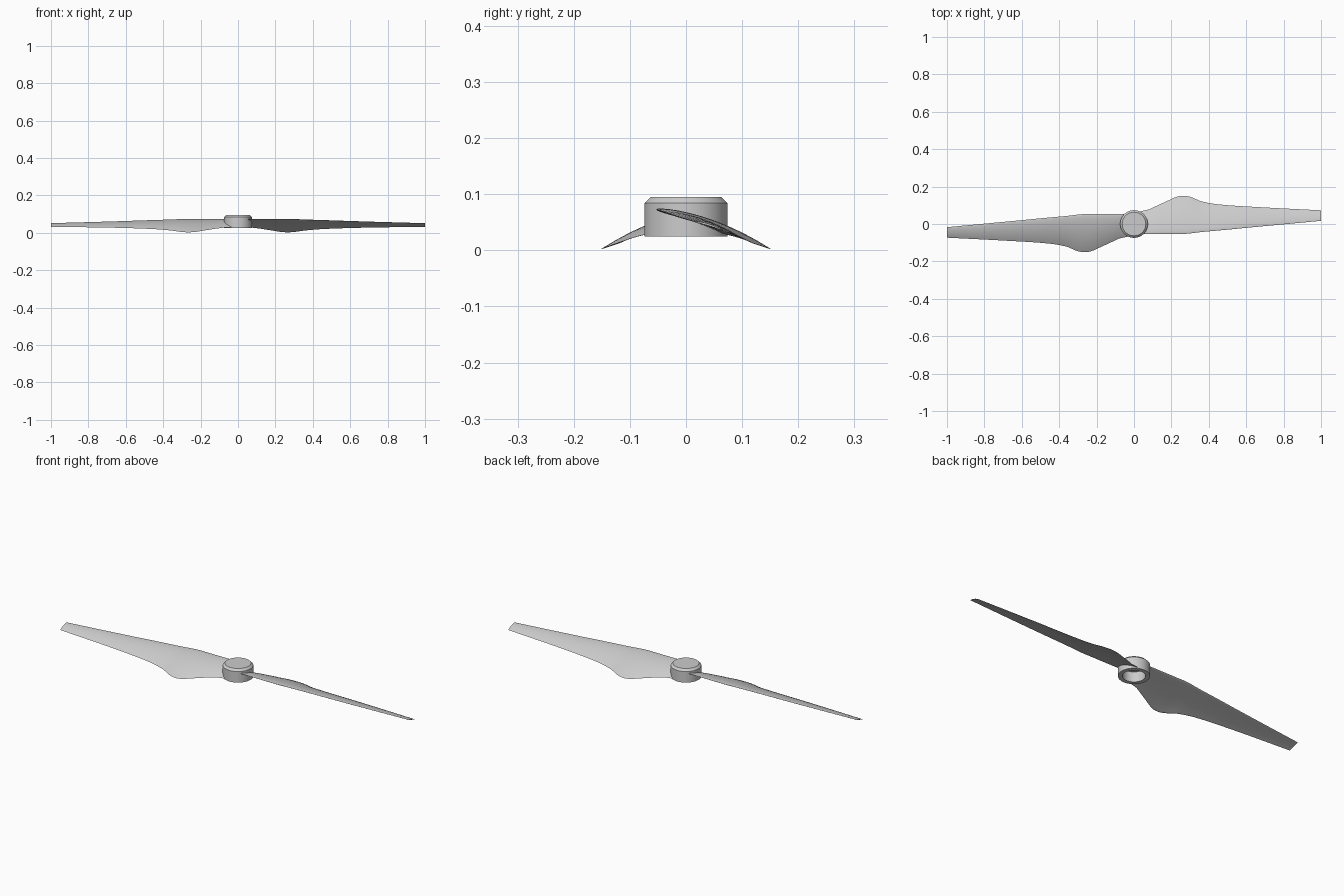
import bpy, bmesh, math

if "Cube" in bpy.data.objects:
    bpy.data.objects.remove(bpy.data.objects["Cube"])

# x, leading y, leading z, trailing y, trailing z
STATIONS = [
    (0.06, -0.053, 0.073, 0.068, 0.029),
    (0.11, -0.053, 0.073, 0.092, 0.023),
    (0.18, -0.053, 0.073, 0.124, 0.012),
    (0.23, -0.053, 0.073, 0.146, 0.004),
    (0.27, -0.053, 0.073, 0.151, 0.002),
    (0.31, -0.049, 0.072, 0.142, 0.005),
    (0.36, -0.043, 0.070, 0.121, 0.012),
    (0.46, -0.034, 0.067, 0.104, 0.020),
    (0.67, -0.014, 0.060, 0.090, 0.027),
    (1.00, 0.017, 0.051, 0.073, 0.032),
]


def station(x):
    """Cubic interpolation of the blade edges along x."""
    def slope(i, k):
        a, b = max(i - 1, 0), min(i + 1, len(STATIONS) - 1)
        return (STATIONS[b][k] - STATIONS[a][k]) / (STATIONS[b][0] - STATIONS[a][0])
    i = 0
    while i < len(STATIONS) - 2 and x > STATIONS[i + 1][0]:
        i += 1
    p, q = STATIONS[i], STATIONS[i + 1]
    h = q[0] - p[0]
    t = (x - p[0]) / h
    return [(2*t**3 - 3*t*t + 1) * p[k] + (t**3 - 2*t*t + t) * h * slope(i, k)
            + (3*t*t - 2*t**3) * q[k] + (t**3 - t*t) * h * slope(i + 1, k)
            for k in range(1, 5)]


def section(x, n=14):
    """Cambered airfoil loop: over the top, back along the underside."""
    ly, lz, ty, tz = station(x)
    chord = math.hypot(ty - ly, tz - lz)
    ny, nz = (lz - tz) / chord, (ty - ly) / chord
    ts = [(1 - math.cos(math.pi * i / n)) / 2 for i in range(n + 1)]
    walk = [(t, 1) for t in ts] + [(t, -1) for t in ts[-2:0:-1]]
    pts = []
    for t, side in walk:
        thick = chord * 0.075 * (math.sqrt(t) * (1 - t) + 0.03 * t)
        off = chord * 0.17 * t * (1 - t) + side * thick
        if t == 0:
            off = 0
        pts.append((x, ly + (ty - ly) * t + ny * off, lz + (tz - lz) * t + nz * off))
    return pts


def finish(bm, name, angle):
    bmesh.ops.recalc_face_normals(bm, faces=bm.faces)
    me = bpy.data.meshes.new(name)
    bm.to_mesh(me)
    bm.free()
    ob = bpy.data.objects.new(name, me)
    bpy.context.collection.objects.link(ob)
    bpy.ops.object.select_all(action='DESELECT')
    ob.select_set(True)
    bpy.context.view_layer.objects.active = ob
    bpy.ops.object.shade_smooth_by_angle(angle=math.radians(angle))
    return ob


def blade(name, sign):
    bm = bmesh.new()
    rings = []
    count = 48
    for i in range(count + 1):
        pts = section(0.06 + 0.94 * i / count)
        if i == 0:  # root follows the hub wall
            pts = [(math.sqrt(max(0.064**2 - y * y, 0.035**2)), y, z) for _, y, z in pts]
        rings.append([bm.verts.new((sign * x, sign * y, z)) for x, y, z in pts])
    for a, b in zip(rings, rings[1:]):
        for j in range(len(a)):
            k = (j + 1) % len(a)
            bm.faces.new((a[j], a[k], b[k], b[j]))
    bm.faces.new(rings[0])
    bm.faces.new(rings[-1])
    return finish(bm, name, 40)


def hub():
    # cup profile: roof, chamfer, outer wall, rim, inner wall, recess floor
    prof = [(0, 0.095), (0.063, 0.095), (0.074, 0.084), (0.074, 0.025),
            (0.053, 0.025), (0.053, 0.078), (0.005, 0.078), (0.005, 0.086), (0, 0.086)]
    bm = bmesh.new()
    vs = [bm.verts.new((r, 0, z)) for r, z in prof]
    es = [bm.edges.new(e) for e in zip(vs, vs[1:])]
    bmesh.ops.spin(bm, geom=vs + es, cent=(0, 0, 0), axis=(0, 0, 1),
                   angle=2 * math.pi, steps=64)
    bmesh.ops.remove_doubles(bm, verts=bm.verts, dist=1e-5)
    return finish(bm, "hub", 30)


hub()
blade("blade_right", 1)
blade("blade_left", -1)
